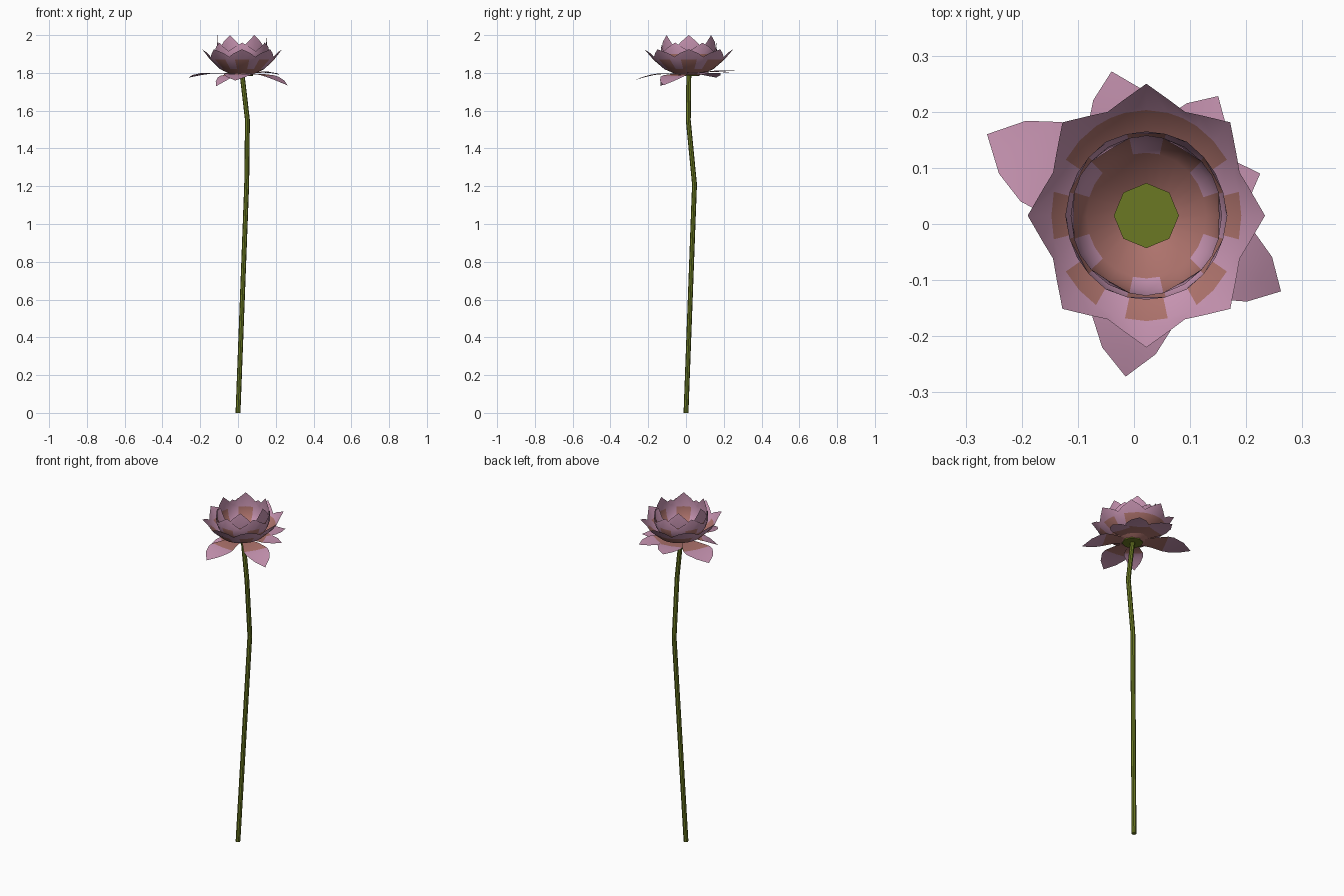
import bpy, bmesh, math
from mathutils import Vector

if "Cube" in bpy.data.objects:
    bpy.data.objects.remove(bpy.data.objects["Cube"])

CX, CY = 0.022, 0.015   # flower axis


def material(name, rgb):
    m = bpy.data.materials.new(name)
    m.diffuse_color = (*rgb, 1)
    m.use_nodes = True
    m.node_tree.nodes["Principled BSDF"].inputs["Base Color"].default_value = m.diffuse_color
    return m


PINK = material("petal pink", (0.57, 0.295, 0.44))
BROWN = material("petal base brown", (0.42, 0.17, 0.15))
GREEN = material("stem green", (0.145, 0.19, 0.017))


def finish(name, bm, mats, smooth=False):
    for f in bm.faces:
        f.smooth = smooth
    me = bpy.data.meshes.new(name)
    bm.to_mesh(me)
    bm.free()
    for m in mats:
        me.materials.append(m)
    ob = bpy.data.objects.new(name, me)
    bpy.context.collection.objects.link(ob)
    return ob


def tube(name, rings, sides):
    """Capped tube through (x, y, z, radius) rings."""
    bm = bmesh.new()
    loops = []
    for x, y, z, r in rings:
        loops.append([bm.verts.new((x + r * math.cos(a), y + r * math.sin(a), z))
                      for a in (2 * math.pi * k / sides for k in range(sides))])
    for a, b in zip(loops, loops[1:]):
        for k in range(sides):
            j = (k + 1) % sides
            bm.faces.new((a[k], a[j], b[j], b[k]))
    bm.faces.new(loops[0][::-1])
    bm.faces.new(loops[-1])
    return finish(name, bm, [GREEN])


def petal_cup(name, n, rows, rim, half, sx, brown_rows, turn=0, back_brown=False):
    """Bowl of n joined petals. rows: (radius, z); rim: tip, side, notch (radius, z)."""
    bm = bmesh.new()
    step = 2 * math.pi / n
    angles, kinds = [], []
    for p in range(n):
        for kind, off in ((1, -half), (0, 0), (1, half), (2, step / 2)):
            angles.append(p * step + off + turn)
            kinds.append(kind)

    def point(r, z, a):
        return bm.verts.new((CX + sx * r * math.cos(a), CY + r * math.sin(a), z))
    loops = [[point(r, z, a) for a in angles] for r, z in rows]
    loops.append([point(*rim[k], a) for k, a in zip(kinds, angles)])
    count = len(angles)
    last = len(loops) - 2
    for i in range(last + 1):
        for k in range(count):
            j = (k + 1) % count
            f = bm.faces.new((loops[i][k], loops[i][j], loops[i + 1][j], loops[i + 1][k]))
            # brown base with a tongue running up the middle of each petal
            tongue = 2 not in (kinds[k], kinds[j])
            tongue = tongue or (back_brown and math.sin(angles[k]) > 0.7)
            f.material_index = 1 if i < brown_rows or (i < last and tongue) else 0
    return finish(name, bm, [PINK, BROWN], True)


def loose_petal(name, tip):
    """Drooping pointed petal reaching from the flower base to its tip."""
    bm = bmesh.new()
    d = Vector((tip[0] - CX, tip[1] - CY, 0))
    length = d.length
    d.normalize()
    n = Vector((-d.y, d.x, 0))
    base = 1.785
    prev = None
    for t, w in ((0.1, 0.08), (0.35, 0.17), (0.56, 0.25), (0.66, 0.25), (0.84, 0.166), (1, 0)):
        z = base + (tip[2] - base) * t ** 2 + 0.06 * t * (1 - t)
        c = Vector((CX, CY, z)) + d * (t * length)
        side = n * (w * length)
        up = Vector((0, 0, 0.05 * w * length))
        row = [bm.verts.new(c)] if w == 0 else [
            bm.verts.new(c - side + up), bm.verts.new(c), bm.verts.new(c + side + up)]
        if prev:
            for k in range(2):
                f = bm.faces.new((prev[k], row[k], row[k + 1], prev[k + 1]) if len(row) == 3
                                 else (prev[k], row[0], prev[k + 1]))
                f.material_index = 1 if t < 0.6 else 0
        prev = row
    bmesh.ops.recalc_face_normals(bm, faces=bm.faces)
    if sum(f.normal.z for f in bm.faces) < 0:
        bmesh.ops.reverse_faces(bm, faces=bm.faces)
    return finish(name, bm, [PINK, BROWN], True)


# Bent stem and the seed head it carries
tube("stem", [(0, 0, 0, 0.013), (0.046, 0.045, 1.21, 0.013),
              (0.05, 0.012, 1.55, 0.013), (CX, CY, 1.79, 0.013)], 8)
tube("seed_head", [(CX, CY, 1.783, 0.056), (CX, CY, 1.815, 0.058)], 8)

# Two nested upright cups of six petals, and the open bowl of eight
petal_cup("inner_petals", 6,
          [(0.05, 1.795), (0.112, 1.838), (0.132, 1.875), (0.142, 1.915)],
          [(0.136, 2.0), (0.141, 1.965), (0.143, 1.93)], math.radians(17), 0.95, 1)
petal_cup("middle_petals", 6,
          [(0.05, 1.79), (0.112, 1.822), (0.138, 1.865), (0.15, 1.9)],
          [(0.145, 1.96), (0.15, 1.94), (0.152, 1.915)], math.radians(14), 0.95, 2,
          turn=math.pi / 6)
petal_cup("outer_petals", 8,
          [(0.05, 1.785), (0.13, 1.82), (0.188, 1.87)],
          [(0.235, 1.925), (0.21, 1.905), (0.2, 1.885)], math.radians(13), 0.9, 1,
          back_brown=True)

# Loose drooping petals under the bowl
for i, tip in enumerate([(-0.262, 0.16, 1.775), (-0.04, 0.272, 1.81), (0.15, 0.228, 1.80),
                         (0.225, 0.09, 1.79), (0.262, -0.12, 1.734),
                         (-0.015, -0.272, 1.76), (-0.115, -0.135, 1.73)]):
    loose_petal(f"loose_petal_{i + 1}", tip)
